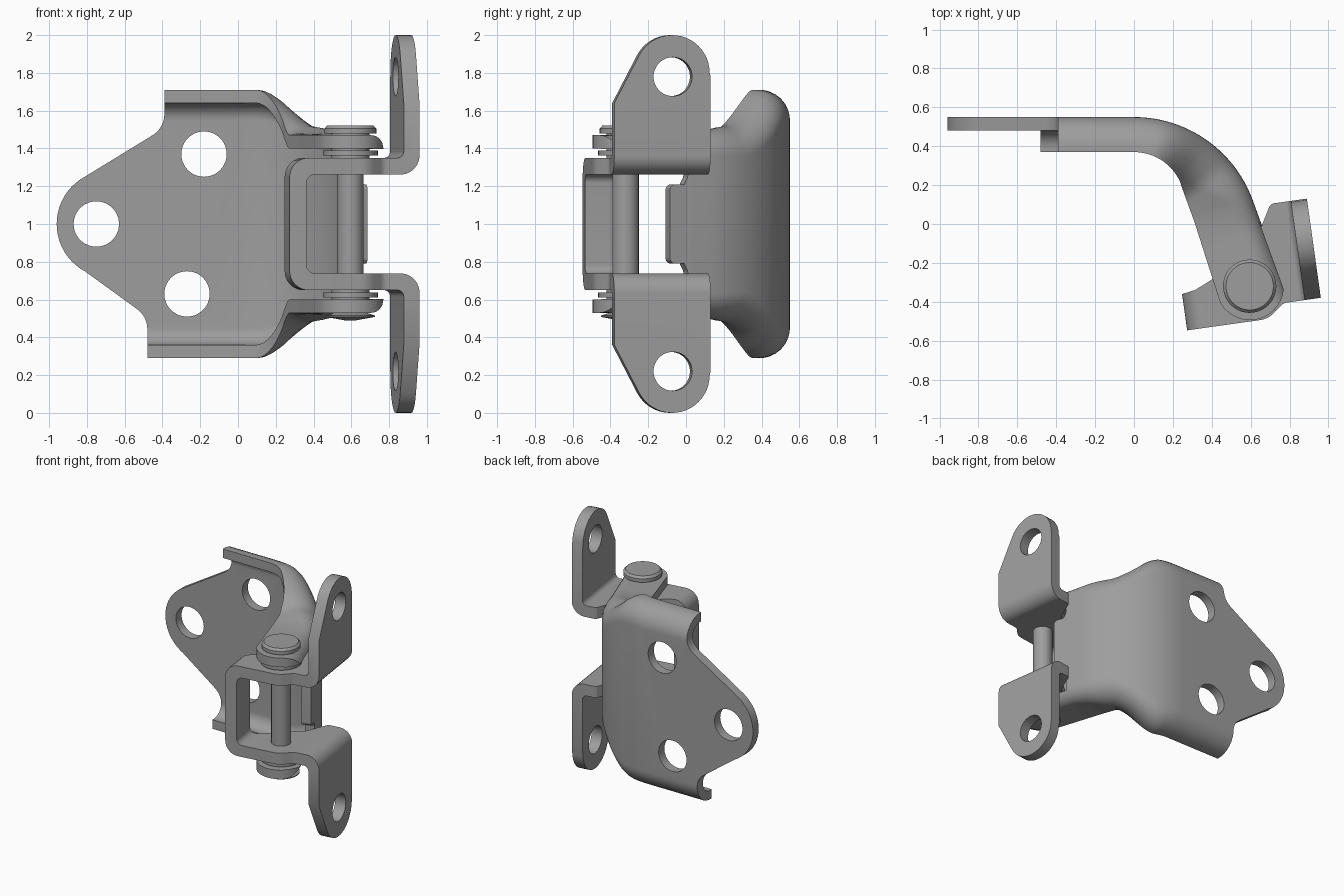
import bpy, bmesh
from math import sin, cos, radians, pi, tan, sqrt, degrees
from mathutils import Vector

if "Cube" in bpy.data.objects:
    bpy.data.objects.remove(bpy.data.objects["Cube"])

X, Y, Z = Vector((1, 0, 0)), Vector((0, 1, 0)), Vector((0, 0, 1))
STEEL = bpy.data.materials.new('dark_steel')
STEEL.diffuse_color = (0.34, 0.34, 0.34, 1)
STEEL.use_nodes = True
STEEL.node_tree.nodes["Principled BSDF"].inputs["Base Color"].default_value = STEEL.diffuse_color


def fillet(corners, seg=8):
    """Round 2D polygon corners given as (x, y[, radius])."""
    out, n = [], len(corners)
    for i, c in enumerate(corners):
        p = Vector(c[:2])
        r = c[2] if len(c) > 2 else 0
        if r <= 0:
            out.append(p)
            continue
        a = (Vector(corners[i - 1][:2]) - p).normalized()
        b = (Vector(corners[(i + 1) % n][:2]) - p).normalized()
        half = a.angle(b) / 2
        mid = p + (a + b).normalized() * (r / sin(half))
        v0 = p + a * (r / tan(half)) - mid
        v1 = p + b * (r / tan(half)) - mid
        out += [mid + v0.lerp(v1, k / seg).normalized() * r for k in range(seg + 1)]
    return out


def arc(cx, cy, r, a0, a1, n=20):
    return [(cx + r * cos(radians(a0 + (a1 - a0) * k / n)),
             cy + r * sin(radians(a0 + (a1 - a0) * k / n))) for k in range(n + 1)]


def loft(name, rings):
    """Skin rings of points, capping both ends."""
    bm = bmesh.new()
    vs = [[bm.verts.new(p) for p in ring] for ring in rings]
    n = len(vs[0])
    for a, b in zip(vs, vs[1:]):
        for i in range(n):
            bm.faces.new((a[i], a[(i + 1) % n], b[(i + 1) % n], b[i]))
    bm.faces.new(vs[0])
    bm.faces.new(vs[-1])
    bmesh.ops.recalc_face_normals(bm, faces=bm.faces)
    me = bpy.data.meshes.new(name)
    bm.to_mesh(me)
    bm.free()
    me.materials.append(STEEL)
    ob = bpy.data.objects.new(name, me)
    bpy.context.collection.objects.link(ob)
    return ob


def prism(name, pts, o, u, v, w, lo, hi):
    return loft(name, [[o + u * p[0] + v * p[1] + w * d for p in pts] for d in (lo, hi)])


def activate(ob):
    bpy.ops.object.select_all(action='DESELECT')
    ob.select_set(True)
    bpy.context.view_layer.objects.active = ob


def boolean(ob, cutter, op='DIFFERENCE'):
    activate(ob)
    m = ob.modifiers.new('cut', 'BOOLEAN')
    m.operation, m.solver, m.object = op, 'EXACT', cutter
    bpy.ops.object.modifier_apply(modifier=m.name)
    bpy.data.objects.remove(cutter)


def smooth(ob):
    activate(ob)
    bpy.ops.object.shade_smooth_by_angle(angle=radians(30))


def ease(t, a, b):
    t = min(1, max(0, (t - a) / (b - a)))
    return t * t * (3 - 2 * t)


# Body leaf: pressed channel swept along a flat, a 70 degree bend and a straight
R, T, BEND = 0.65, 0.07, 70
D = Vector((cos(radians(BEND)), -sin(radians(BEND)), 0))
N = Vector((sin(radians(BEND)), cos(radians(BEND)), 0))
P = Vector((0, -0.1, 1)) + N * R


def section(o, n, w, h, hl, r=0.16):
    pts = fillet([(w, hl), (0, h, r), (0, -h, r), (w, -hl), (w, T - hl),
                  (T, T - h, r - T), (T, h - T, r - T), (w, hl - T)])
    return [o - n * p.x + Z * p.y for p in pts]


rings = [section(Vector((x, 0.55, 1)), Y, 0.18, 0.71, 0.71) for x in (-0.962, -0.3)]
stations = [(k * 2.5, 0) for k in range(29)] + [
    (BEND, s) for s in (0.03, 0.06, 0.09, 0.12, 0.15, 0.18, 0.3, 0.6)]
for th, s in stations:
    a = radians(th)
    n = Vector((sin(a), cos(a), 0))
    q = 0.21 * cos(a)
    # lip follows its own tighter bend, then a straight line
    inner = q + sqrt(q * q + 0.0235) if th < 39 else 0.33 / cos(radians(BEND - th))
    w = R - inner + 0.04 * s
    e = th + degrees(s / R)
    rings.append(section(Vector((0, -0.1, 1)) + n * R + D * s, n, w,
                         0.71 - 0.24 * ease(e, 22, 84), 0.71 - 0.24 * ease(e, 12, 52),
                         0.16 - 0.05 * ease(e, 50, 80)))
leaf = loft('body_leaf', rings)

# Trim the plate outline to its rounded tip, then drill the bolt holes
tip = fillet([(-0.39, 1.9), (-0.39, 1.508, 0.13)] + arc(-0.675, 1, 0.285, 118, 242)
             + [(-0.48, 0.51, 0.13), (-0.48, 0.1), (-1.2, 0.1), (-1.2, 1.9)])
boolean(leaf, prism('trim', tip, Vector(), X, Z, Y, 0.2, 0.8))
for x, z in ((-0.75, 1), (-0.18, 1.37), (-0.27, 0.63)):
    boolean(leaf, prism('drill', arc(x, z, 0.12, 0, 352.5, 47), Vector(), X, Z, Y, 0.42, 0.7))

# Open the web between the ears, leaving a stop tab, and round the ear ends
side = [(0.12, 0.397), (0.12, 0.25, 0.03), (0.14, 0.21), (0.22, 0.21, 0.03)]
half = side + [(s[0], -s[1], *s[2:]) for s in reversed(side)]
boolean(leaf, prism('web_cut', fillet(half + [(0.8, -0.397), (0.8, 0.397)]), P, D, Z, N, -0.6, 0.1))
ear = arc(0.41, -0.165, 0.175, 90, -90) + [(0.41, -0.5), (0.8, -0.5), (0.8, 0.1), (0.41, 0.1)]
boolean(leaf, prism('ear_cut', ear, P, D, N, Z, -0.6, 0.6))
smooth(leaf)

# Door leaf: folded strip turned 8 degrees about the pin
PIN = Vector((0.595, -0.32, 1))
A = Vector((cos(radians(8)), sin(radians(8)), 0))
B = Vector((-A.y, A.x, 0))
outer = [(-0.35, 0.35, 0.1), (0.27, 0.35, 0.035), (0.27, 1.05), (0.354, 1.05),
         (0.354, 0.262, 0.1), (-0.26, 0.262, 0.045)]
strip = fillet(outer + [(p[0], -p[1], *p[2:]) for p in reversed(outer)])
door = prism('door_leaf', strip, PIN, A, Z, B, -0.3, 0.5)

# Arm outline seen from above
plan = fillet([(-0.4, -0.18), (0.07, -0.18, 0.12), (0.16, -0.11, 0.05), (0.4, -0.11), (0.4, 0.405),
               (0.165, 0.405, 0.03), (0.07, 0.24, 0.1), (-0.05, 0.17, 0.1), (-0.19, 0.06, 0.1),
               (-0.28, 0.02), (-0.4, 0)])
boolean(door, prism('plan', plan, PIN, A, B, Z, -1.2, 1.2), 'INTERSECT')

# Mounting ear outline seen from the side
edge = [(-0.3, 0.37), (-0.12, 0.37), (-0.12, 0.62)] + arc(0.2, 0.8, 0.2, 152, 0) + [(0.45, 0.6)]
face = edge + [(b, -z) for b, z in reversed(edge)]
boolean(door, prism('face', face, PIN, B, Z, A, -0.6, 0.6), 'INTERSECT')
for z in (0.78, -0.78):
    boolean(door, prism('drill', arc(0.203, z, 0.103, 0, 352.5, 47), PIN, B, Z, A, 0.1, 0.5))
smooth(door)


# Turned parts on the hinge axis
def lathe(name, profile, seg=48):
    ob = loft(name, [[Vector((PIN.x + r * cos(2 * pi * k / seg), PIN.y + r * sin(2 * pi * k / seg), z))
                      for k in range(seg)] for r, z in profile])
    smooth(ob)


lathe('hinge_pin', [(0.02, 0.488), (0.13, 0.508), (0.13, 0.515), (0.07, 0.535), (0.07, 1.465),
                    (0.1, 1.465), (0.1, 1.478), (0.137, 1.478), (0.137, 1.505), (0.122, 1.522)])
for name, sign in (('upper_bushing', 1), ('lower_bushing', -1)):
    lathe(name, [(r, 1 + sign * z) for r, z in
                 ((0.1, 0.34), (0.1, 0.362), (0.145, 0.362), (0.145, 0.388), (0.1, 0.388), (0.1, 0.402))])
